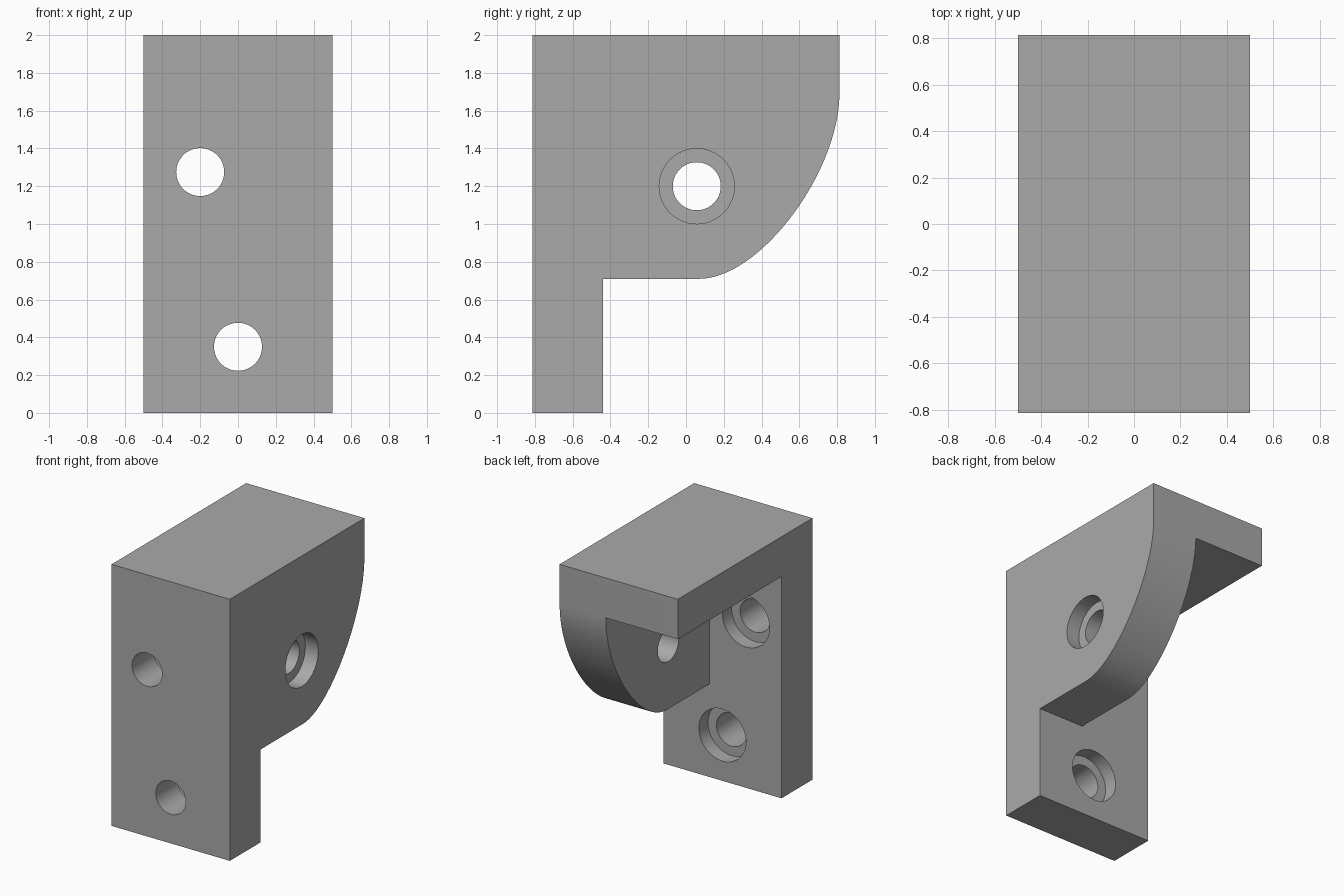
import bpy, bmesh
from math import pi, radians
from mathutils import Matrix, Vector

default = bpy.data.objects.get("Cube")
if default:
    bpy.data.objects.remove(default, do_unlink=True)

WIDTH, DEPTH, HEIGHT = 1.0, 1.625, 2.0
FRONT, BACK = -DEPTH / 2, DEPTH / 2
PLATE_BACK = -0.44      # rear face of the front plate
SHELF_BOTTOM = 1.695    # underside of the top shelf
WEB_BOTTOM = 0.71
WEB_INNER = 0.11        # inner face of the side web
CURVE_START = 0.07
BORE, COUNTERBORE, SINK = 0.127, 0.199, 0.11

grey = bpy.data.materials.new("plain grey")
grey.use_nodes = True
colour = (0.4, 0.4, 0.4, 1)
grey.diffuse_color = colour
grey.node_tree.nodes["Principled BSDF"].inputs["Base Color"].default_value = colour


def make_object(name, bm):
    bmesh.ops.recalc_face_normals(bm, faces=bm.faces)
    mesh = bpy.data.meshes.new(name)
    bm.to_mesh(mesh)
    bm.free()
    mesh.materials.append(grey)
    obj = bpy.data.objects.new(name, mesh)
    bpy.context.collection.objects.link(obj)
    return obj


def extrude_profile(name, points, x0, x1):
    """Extrude a (y, z) outline along x."""
    bm = bmesh.new()
    face = bm.faces.new([bm.verts.new((x0, y, z)) for y, z in points])
    grown = bmesh.ops.extrude_face_region(bm, geom=[face])["geom"]
    moved = [v for v in grown if isinstance(v, bmesh.types.BMVert)]
    bmesh.ops.translate(bm, verts=moved, vec=(x1 - x0, 0, 0))
    return make_object(name, bm)


def cylinder(name, start, end, radius):
    start, end = Vector(start), Vector(end)
    axis = end - start
    turn = axis.to_track_quat('Z', 'Y').to_matrix().to_4x4()
    bm = bmesh.new()
    bmesh.ops.create_cone(bm, cap_ends=True, segments=64, radius1=radius,
                          radius2=radius, depth=axis.length,
                          matrix=Matrix.Translation((start + end) / 2) @ turn)
    return make_object(name, bm)


def cut(target, cutter):
    mod = target.modifiers.new("cut", 'BOOLEAN')
    mod.operation = 'DIFFERENCE'
    mod.solver = 'EXACT'
    mod.object = cutter
    bpy.context.view_layer.objects.active = target
    bpy.ops.object.modifier_apply(modifier=mod.name)
    bpy.data.objects.remove(cutter, do_unlink=True)


def web_curve(steps=40, pull=0.43):
    """Rounded lower rear corner, from the web's bottom up to the shelf."""
    for i in range(steps + 1):
        t = i / steps
        s = 1 - t
        a, b, c, d = s**3, 3 * s * s * t, 3 * s * t * t, t**3
        out = b * pull + c + d
        drop = a + b + c * pull
        yield (CURVE_START + (BACK - CURVE_START) * out,
               SHELF_BOTTOM - (SHELF_BOTTOM - WEB_BOTTOM) * drop)


# Bracket body: full side outline across the whole width
outline = [(FRONT, HEIGHT), (FRONT, 0), (PLATE_BACK, 0), (PLATE_BACK, WEB_BOTTOM)]
outline += list(web_curve()) + [(BACK, HEIGHT)]
bracket = extrude_profile("bracket", outline, -WIDTH / 2, WIDTH / 2)

# Open pocket beside the web, leaving front plate, shelf and web
pocket = [(PLATE_BACK, SHELF_BOTTOM), (PLATE_BACK, WEB_BOTTOM - 0.1),
          (BACK + 0.1, WEB_BOTTOM - 0.1), (BACK + 0.1, SHELF_BOTTOM)]
cut(bracket, extrude_profile("pocket_cutter", pocket, -WIDTH, WEB_INNER))

# Front plate screw holes, counterbored from behind
for x, z in ((-0.2, 1.275), (0, 0.35)):
    cut(bracket, cylinder("bore_cutter", (x, FRONT - 0.1, z), (x, PLATE_BACK + 0.1, z), BORE))
    cut(bracket, cylinder("sink_cutter", (x, PLATE_BACK - SINK, z),
                          (x, PLATE_BACK + 0.1, z), COUNTERBORE))

# Web screw hole, counterbored from the outer side
y, z, side = 0.057, 1.2, WIDTH / 2
cut(bracket, cylinder("bore_cutter", (WEB_INNER - 0.1, y, z), (side + 0.1, y, z), BORE))
cut(bracket, cylinder("sink_cutter", (side - SINK, y, z), (side + 0.1, y, z), COUNTERBORE))

# Smooth the bores and the curve, keep the corners sharp
bpy.ops.object.select_all(action='DESELECT')
bracket.select_set(True)
bpy.context.view_layer.objects.active = bracket
bpy.ops.object.shade_smooth_by_angle(angle=radians(30))
